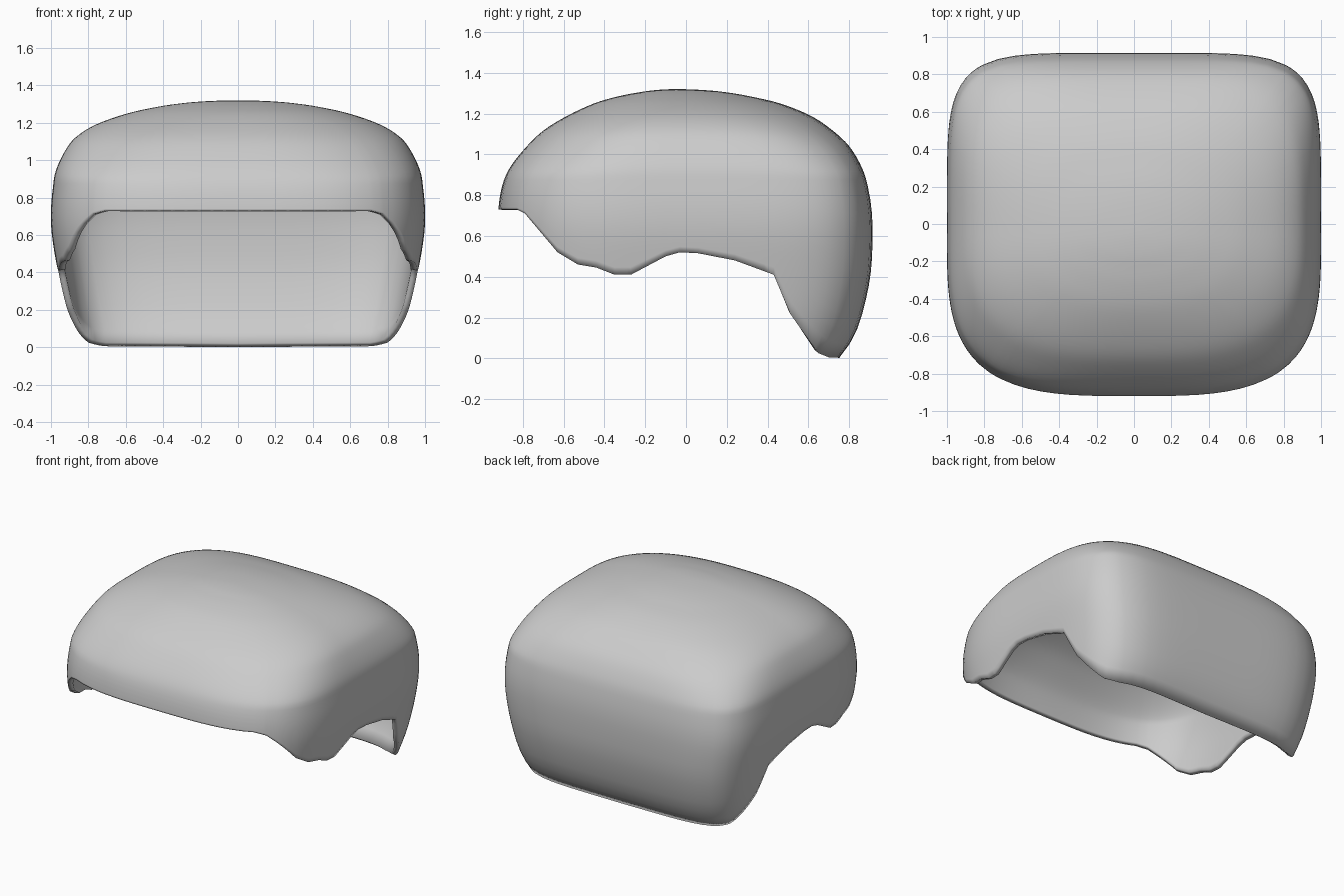
import bpy, bmesh, math

if "Cube" in bpy.data.objects:
    bpy.data.objects.remove(bpy.data.objects["Cube"], do_unlink=True)

CENTRE_Y = -0.05
SKIRT_TOP = 0.85

# Height, half width, front reach and back reach of the shell
stations = [
    (1.32, 0, 0, 0), (1.315, .17, .1, .14), (1.304, .3, .18, .25),
    (1.285, .43, .28, .36), (1.25, .59, .4, .51), (1.19, .76, .53, .66),
    (1.12, .87, .645, .765), (1.04, .93, .73, .85), (.94, .975, .81, .91),
    (.85, .99, .85, .94), (.73, 1, .87, .96), (.6, .995, .87, .965),
    (.41, .965, .85, .955), (.22, .93, .8, .915), (.1, .9, .78, .87),
    (0, .88, .75, .8)]

# Lower hem along one side, front to back: (y, height)
hem = [(-.83, .73), (-.79, .71), (-.63, .52), (-.53, .46), (-.44, .445),
       (-.35, .41), (-.27, .41), (-.1, .5), (-.03, .52), (.06, .515),
       (.24, .48), (.43, .41), (.51, .22), (.58, .12), (.65, .025), (.7, .005)]


def lerp(a, b, t):
    return a + (b - a) * t


def smooth_curve(points, steps):
    """Catmull-Rom samples through the points, mirrored at the apex."""
    first = (points[1][0],) + tuple(-v for v in points[1][1:])
    padded = [first] + points + [points[-1]]
    result = []
    for p, q, r, s in zip(padded, padded[1:], padded[2:], padded[3:]):
        for i in range(steps):
            t = i / steps
            result.append(tuple(
                b + t * (c - a + t * (2*a - 5*b + 4*c - d + t * (3*(b - c) + d - a))) / 2
                for a, b, c, d in zip(p, q, r, s)))
    return result + [points[-1]]


profile = smooth_curve(stations, 4)


def section_at(z):
    for upper, lower in zip(profile, profile[1:]):
        if lower[0] <= z <= upper[0] and upper[0] > lower[0]:
            t = (upper[0] - z) / (upper[0] - lower[0])
            return [lerp(a, b, t) for a, b in zip(upper, lower)]
    return profile[-1]


def squareness(z, back):
    t = min(1, max(0, (1.32 - z) / .42))
    return lerp(2.1, 5.5 if back else 3.4, t)


def shell_point(section, angle):
    """Point on a rounded-square section in the given direction."""
    z, width, front, rear = section
    c, s = math.cos(angle), math.sin(angle)
    n = squareness(z, s > 0)
    r = (abs(c) ** n + abs(s) ** n) ** (-1 / n)
    return (width * r * c, CENTRE_Y + (rear if s > 0 else front) * r * s, z)


def hem_angle(y, z):
    section = section_at(z)
    back = y > CENTRE_Y
    n = squareness(z, back)
    q = min(1, abs(y - CENTRE_Y) / section[3 if back else 2])
    angle = math.atan2(q, (1 - q ** n) ** (1 / n))
    return angle if back else -angle


# Columns (direction, hem height) around one side, then mirrored
side = []
for (y0, z0), (y1, z1) in zip(hem, hem[1:]):
    for i in range(4):
        y, z = lerp(y0, y1, i / 4), lerp(z0, z1, i / 4)
        side.append((hem_angle(y, z), z))
side.append((hem_angle(*hem[-1]), hem[-1][1]))
quarter = math.pi / 2
front = [(lerp(-quarter, side[0][0], i / 10), hem[0][1]) for i in range(10)]
rear = [(lerp(side[-1][0], quarter, i / 10), lerp(hem[-1][1], 0, i / 10))
        for i in range(1, 11)]
half = front + side + rear
columns = half + [(math.pi - a, z) for a, z in half[-2:0:-1]]

# Shell surface: shared dome rings, then skirt rings reaching the hem
bm = bmesh.new()
apex = bm.verts.new((0, CENTRE_Y, stations[0][0]))
rings = []
for section in profile[1:]:
    if section[0] >= SKIRT_TOP:
        rings.append([bm.verts.new(shell_point(section, a)) for a, z in columns])
for k in range(1, 13):
    rings.append([bm.verts.new(shell_point(section_at(lerp(SKIRT_TOP, z, k / 12)), a))
                  for a, z in columns])
count = len(columns)
for c in range(count):
    d = (c + 1) % count
    bm.faces.new((apex, rings[0][c], rings[0][d]))
    for upper, lower in zip(rings, rings[1:]):
        bm.faces.new((upper[c], lower[c], lower[d], upper[d]))
mesh = bpy.data.meshes.new("cap_shell")
bm.to_mesh(mesh)
bm.free()
mesh.shade_smooth()
shell = bpy.data.objects.new("cap_shell", mesh)
bpy.context.collection.objects.link(shell)

# Thin wall
wall = shell.modifiers.new("wall", "SOLIDIFY")
wall.thickness = 0.035
wall.offset = -1

# Plain grey finish
grey = bpy.data.materials.new("light_grey")
grey.use_nodes = True
colour = (.6, .6, .6, 1)
grey.diffuse_color = colour
grey.node_tree.nodes["Principled BSDF"].inputs["Base Color"].default_value = colour
mesh.materials.append(grey)
